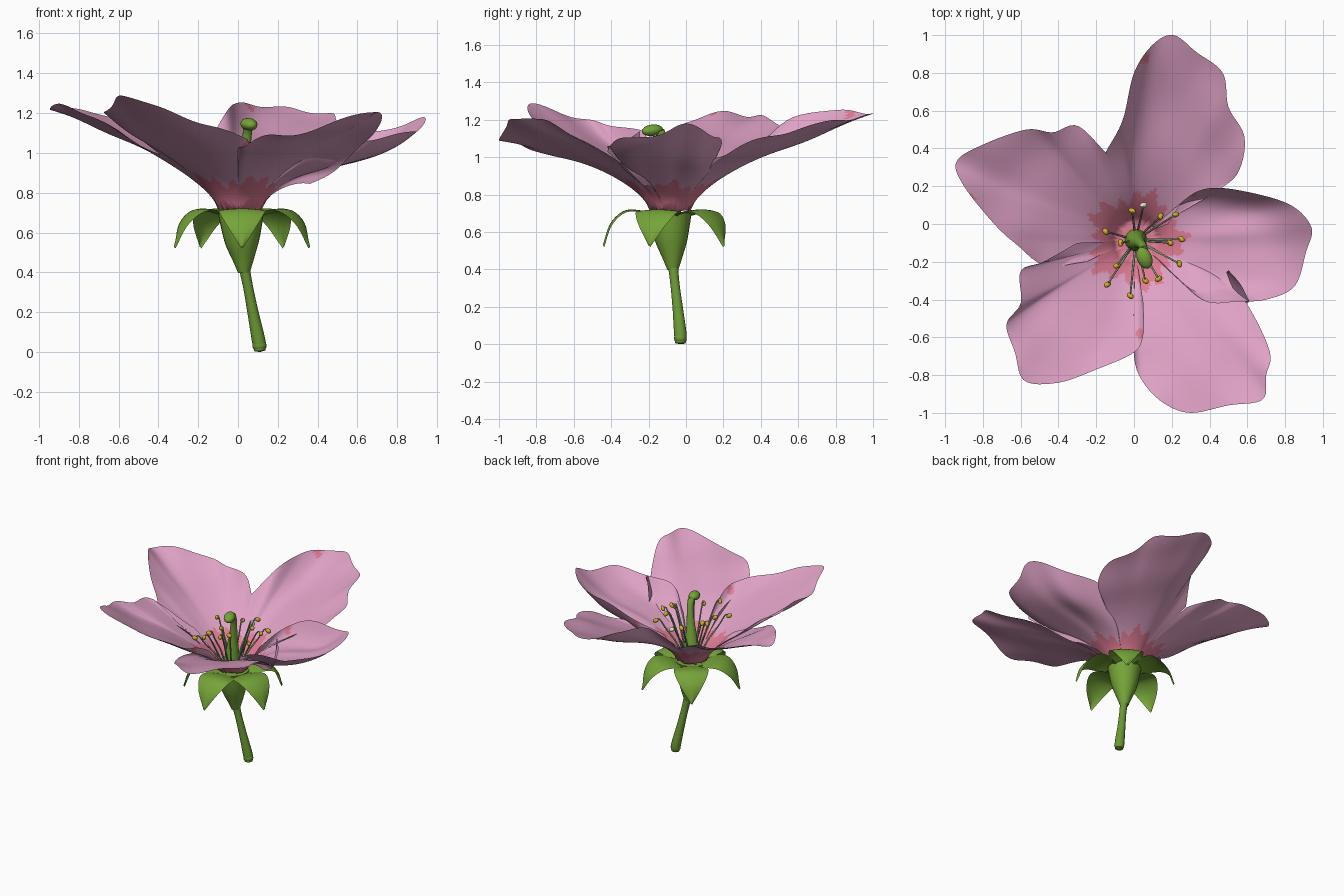
import bpy, math, random
from mathutils import Vector

if "Cube" in bpy.data.objects:
    bpy.data.objects.remove(bpy.data.objects["Cube"])

random.seed(4)
CX, CY = 0.01, -0.085          # flower axis


def material(name, rgb):
    m = bpy.data.materials.new(name)
    m.diffuse_color = (*rgb, 1)
    m.use_nodes = True
    m.node_tree.nodes["Principled BSDF"].inputs["Base Color"].default_value = m.diffuse_color
    return m


PINK = material("petal pink", (0.74, 0.36, 0.56))
ROSE = material("petal base rose", (0.74, 0.2, 0.3))
GREEN = material("sepal green", (0.18, 0.37, 0.04))
STEM = material("stem green", (0.15, 0.32, 0.035))
FILAMENT = material("filament pale green", (0.27, 0.4, 0.22))
YELLOW = material("anther yellow", (0.64, 0.42, 0.02))
WHITE = material("anther cream", (0.8, 0.78, 0.6))


def spline(pts, n):
    """Catmull-Rom resampling of a list of points into n samples."""
    p = [Vector(q) for q in pts]
    p = [2 * p[0] - p[1]] + p + [2 * p[-1] - p[-2]]
    out = []
    for i in range(n):
        f = i / (n - 1) * (len(p) - 3)
        k = min(int(f), len(p) - 4)
        t = f - k
        a, b, c, d = p[k:k + 4]
        out.append(0.5 * (2 * b + (c - a) * t + (2 * a - 5 * b + 4 * c - d) * t * t
                          + (3 * b - a - 3 * c + d) * t ** 3))
    return out


def grid(name, rows, mats, closed=False, rule=None):
    """Skin rows of points; closed rows make a tube with capped ends."""
    n = len(rows[0])
    verts = [tuple(v) for r in rows for v in r]
    faces = []
    for i in range(len(rows) - 1):
        for j in range(n if closed else n - 1):
            k = (j + 1) % n
            faces.append((i * n + j, i * n + k, (i + 1) * n + k, (i + 1) * n + j))
    if closed:
        faces.append(tuple(reversed(range(n))))
        faces.append(tuple(range(len(verts) - n, len(verts))))
    me = bpy.data.meshes.new(name)
    me.from_pydata(verts, [], faces)
    for m in mats:
        me.materials.append(m)
    for f in me.polygons:
        f.use_smooth = not closed or len(f.vertices) == 4
        if rule:
            f.material_index = rule(f.center)
    ob = bpy.data.objects.new(name, me)
    bpy.context.collection.objects.link(ob)
    return ob


def tube(name, path, radii, mat, n=16, sides=14):
    """Round tube along a smooth path with varying radius."""
    pts = spline(path, n)
    rad = spline([(r, 0, 0) for r in radii], n)
    rows = []
    for i, p in enumerate(pts):
        d = (pts[min(i + 1, n - 1)] - pts[max(i - 1, 0)]).normalized()
        u = Vector((0, 1, 0)).cross(d).normalized()
        v = d.cross(u)
        rows.append([p + rad[i].x * (u * math.cos(a) + v * math.sin(a))
                     for a in (math.tau * j / sides for j in range(sides))])
    return grid(name, rows, [mat], closed=True)


def ball(name, loc, scale, rot, mat, seg=16):
    bpy.ops.mesh.primitive_uv_sphere_add(segments=seg, ring_count=seg // 2, radius=1,
                                         location=loc, rotation=rot)
    ob = bpy.context.object
    ob.name, ob.scale = name, scale
    ob.data.materials.append(mat)
    bpy.ops.object.shade_smooth()


# Petals: a flared funnel profile, pulled to each petal's own rim
def funnel(r):
    return 0.715 + 0.515 * (max(r - 0.11, 0) / 0.85) ** 0.65


def petal(name, angle, sag, spot, rim):
    nt, ns = 64, 40
    edge = spline(rim, nt)
    rows = []
    for j in range(ns):
        s = j / (ns - 1)
        row = []
        for i, e in enumerate(edge):
            t = i / (nt - 1)
            a = math.radians(angle + 80 * (t - 0.5))
            x = (CX + 0.045 * math.cos(a)) * (1 - s) + e.x * s
            y = (CY + 0.045 * math.sin(a)) * (1 - s) + e.y * s
            z = funnel(math.hypot(x - CX, y - CY))
            z += (e.z - funnel(math.hypot(e.x - CX, e.y - CY))) * s ** 2
            z -= sag * math.sin(math.pi * s ** 2) * math.sin(math.pi * t)
            z += 0.012 * s ** 2 * math.sin(13 * x + angle) * math.sin(12 * y + 1)
            z += 0.008 * s ** 5 * math.sin(30 * t + angle)
            row.append((x, y, z))
        rows.append(row[::-1])

    def rule(c):
        a = math.atan2(c.y - CY, c.x - CX)
        limit = 0.235 + 0.03 * math.sin(5 * a + 1.5) + 0.025 * math.sin(17 * a)
        near = spot and math.hypot(c.x - spot[0], c.y - spot[1]) < 0.024
        return int(near or math.hypot(c.x - CX, c.y - CY) < limit)
    grid(name, rows, [PINK, ROSE], rule=rule)


petal("back_petal", 78, 0.03, (0.06, 0.88), [
    (0.42, 0.16, 0.99), (0.55, 0.27, 1.05), (0.585, 0.46, 1.11), (0.5, 0.62, 1.16),
    (0.47, 0.8, 1.2), (0.33, 0.91, 1.22), (0.21, 1.0, 1.23), (0.1, 0.95, 1.24),
    (0.0, 0.8, 1.25), (-0.06, 0.55, 1.2), (-0.15, 0.38, 1.05)])
petal("left_petal", 153, 0.02, (-0.87, 0.15), [
    (-0.15, 0.38, 1.04), (-0.3, 0.52, 1.12), (-0.43, 0.485, 1.14), (-0.57, 0.5, 1.17),
    (-0.8, 0.42, 1.21), (-0.94, 0.33, 1.23), (-0.9, 0.2, 1.24), (-0.74, 0.0, 1.2),
    (-0.62, -0.11, 1.12), (-0.47, -0.22, 1.04), (-0.25, -0.2, 0.92)])
petal("front_left_petal", 225, 0.02, (0.035, -0.58), [
    (-0.3, -0.1, 0.95), (-0.48, -0.2, 1.07), (-0.6, -0.25, 1.15), (-0.6, -0.42, 1.17),
    (-0.675, -0.53, 1.2), (-0.63, -0.68, 1.24), (-0.58, -0.83, 1.28), (-0.4, -0.84, 1.24),
    (-0.2, -0.77, 1.15), (0, -0.68, 1.09), (0.05, -0.58, 1.06), (0.05, -0.42, 0.99)])
petal("front_right_petal", 302, 0.02, None, [
    (0.0, -0.4, 0.94), (0, -0.7, 1.03), (0.05, -0.84, 1.05), (0.16, -0.95, 1.08),
    (0.3, -1.0, 1.11), (0.5, -0.96, 1.15), (0.68, -0.93, 1.21), (0.7, -0.8, 1.2),
    (0.72, -0.68, 1.16), (0.62, -0.46, 1.03), (0.5, -0.3, 0.92), (0.36, -0.22, 0.84)])
petal("right_petal", 3, 0.09, (0.31, 0.165), [
    (0.22, -0.28, 0.93), (0.38, -0.41, 1.03), (0.55, -0.41, 1.06), (0.7, -0.4, 1.08),
    (0.85, -0.33, 1.1), (0.91, -0.15, 1.13), (0.94, -0.02, 1.17), (0.83, 0.1, 1.13),
    (0.6, 0.17, 1.11), (0.4, 0.19, 1.06), (0.27, 0.13, 0.99), (0.18, 0.0, 0.88)])

# Curled-up margin of the front right petal, standing through the right one
low = spline([(0.49, -0.255, 0.95), (0.53, -0.35, 0.97), (0.6, -0.42, 1.03)], 10)
high = spline([(0.5, -0.245, 1.14), (0.565, -0.32, 1.09), (0.61, -0.41, 1.06)], 10)
grid("front_right_petal_curl", [[a.lerp(b, f / 4) for a, b in zip(low, high)]
                                for f in range(5)], [PINK])

# Sepals: five pointed leaves arching out and down
arch = spline([(0.09, 0, 0.695), (0.17, 0, 0.718), (0.25, 0, 0.712), (0.32, 0, 0.645),
               (0.36, 0, 0.53)], 18)
widths = spline([(0.07, 0, 0), (0.115, 0, 0), (0.115, 0, 0), (0.075, 0, 0), (0.003, 0, 0)], 18)
for k in range(5):
    a = math.radians(270 + 72 * k)
    rows = []
    for p, w in zip(arch, widths):
        row = []
        for j in range(9):
            u = j / 4 - 1
            r, q, z = p.x - 0.008 * u * u, w.x * u, p.z - 0.01 * u * u
            row.append((CX + 0.01 + r * math.cos(a) - q * math.sin(a),
                        CY + r * math.sin(a) + q * math.cos(a), z))
        rows.append(row[::-1])
    grid(f"sepal_{k + 1}", rows, [GREEN])

# Receptacle and stem
tube("receptacle", [(0.03, -0.07, 0.40), (0.026, -0.073, 0.47), (0.02, -0.078, 0.55),
                    (0.017, -0.083, 0.63), (0.015, -0.085, 0.70)],
     [0.03, 0.056, 0.085, 0.103, 0.115], GREEN, 18, 24)
tube("stem", [(0.11, -0.03, 0.005), (0.105, -0.03, 0.05), (0.075, -0.045, 0.2),
              (0.05, -0.06, 0.33), (0.03, -0.07, 0.43)],
     [0.028, 0.034, 0.028, 0.025, 0.028], STEM, 20)
ball("stem_end", (0.108, -0.03, 0.032), (0.036, 0.034, 0.032), (0, 0, 0), STEM)

# Pistil
tube("style", [(CX, CY, 0.70), (0.015, -0.09, 0.82), (0.03, -0.1, 0.96),
               (0.045, -0.115, 1.08), (0.05, -0.14, 1.14)],
     [0.06, 0.05, 0.03, 0.023, 0.026], GREEN)
ball("stigma", (0.055, -0.18, 1.144), (0.04, 0.06, 0.031), (0.12, 0, 0.4), GREEN)

# Stamens
tips = [(0.22, 0.05), (0.14, 0.04), (0.05, 0.10), (-0.01, 0.07), (-0.15, -0.04),
        (-0.07, -0.10), (-0.09, -0.22), (-0.14, -0.32), (-0.02, -0.38), (0.06, -0.30),
        (0.13, -0.29), (0.24, -0.21), (0.25, -0.08), (0.19, -0.10)]
for k, (x, y) in enumerate(tips):
    dx, dy = x - CX, y - CY
    d = math.hypot(dx, dy)
    z = 1.065 if 0.1 < x < 0.2 else random.uniform(0.98, 1.05)
    at = lambda f, h: (CX + dx * f, CY + dy * f, h)
    tube(f"filament_{k + 1}", [at(0.05 / d, 0.71), at(0.45, 0.84), at(0.72, z - 0.06),
                               at(0.9, z + 0.012), at(1, z)],
         [0.006, 0.006, 0.005, 0.005, 0.004], FILAMENT, 12, 8)
    ball(f"anther_{k + 1}", (x, y, z), (0.022, 0.015, 0.016),
         (0, 0.5, random.uniform(0, 3)), WHITE if k == 2 else YELLOW, 10)
